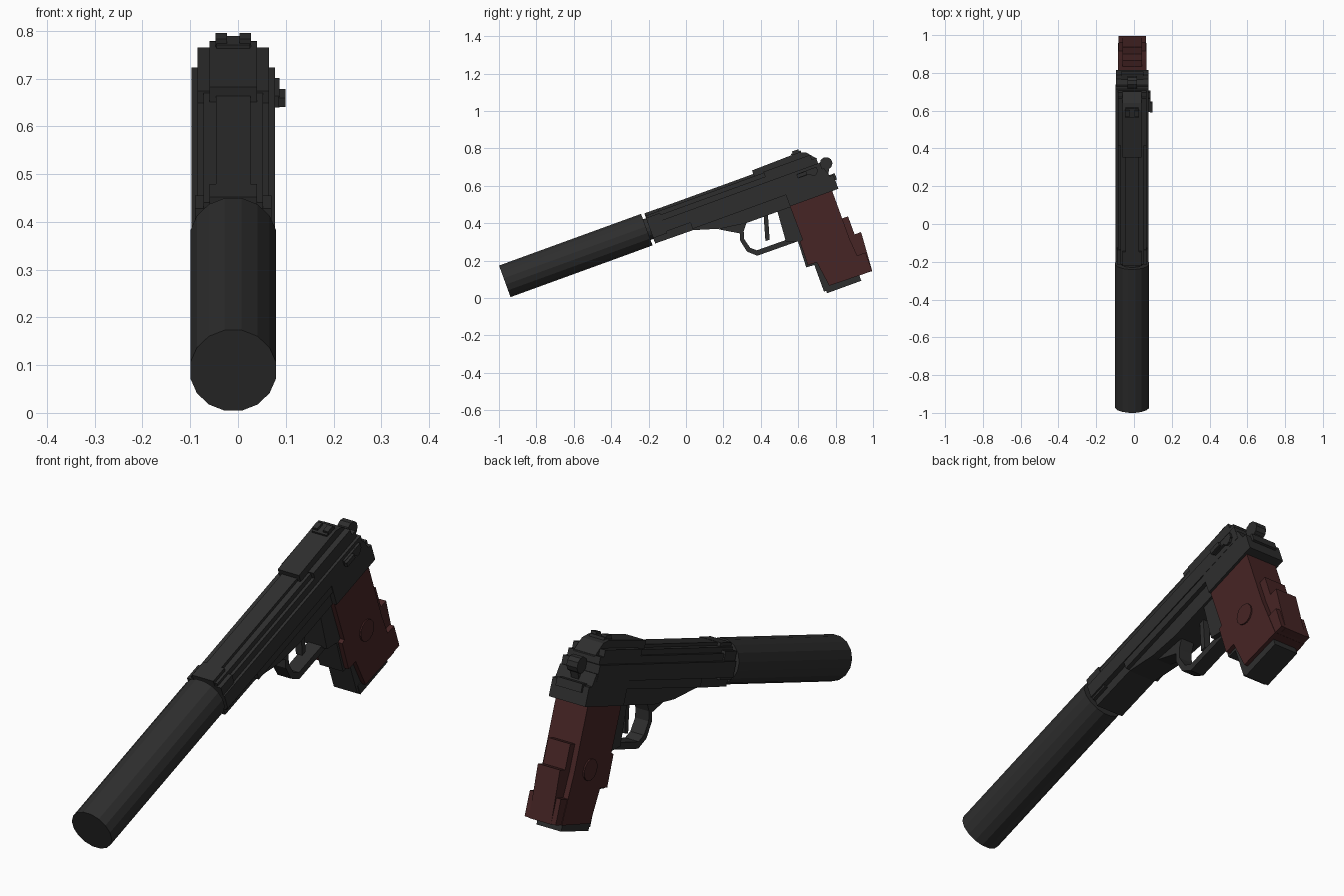
import bpy, bmesh, math
from mathutils import Matrix

if "Cube" in bpy.data.objects:
    bpy.data.objects.remove(bpy.data.objects["Cube"])

TILT = math.radians(20)
CENTRE_X = -0.01


def material(name, colour):
    mat = bpy.data.materials.new(name)
    mat.use_nodes = True
    mat.diffuse_color = (*colour, 1)
    node = mat.node_tree.nodes["Principled BSDF"]
    node.inputs["Base Color"].default_value = (*colour, 1)
    node.inputs["Roughness"].default_value = 0.7
    return mat


METAL = material("dark gunmetal", (0.027, 0.027, 0.027))
WOOD = material("dark red wood", (0.062, 0.018, 0.018))


def finish(name, bm, mat):
    """Turn a bmesh built along a level barrel into a tilted object."""
    bmesh.ops.recalc_face_normals(bm, faces=bm.faces)
    mesh = bpy.data.meshes.new(name)
    bm.to_mesh(mesh)
    bm.free()
    mesh.materials.append(mat)
    obj = bpy.data.objects.new(name, mesh)
    obj.location.x = CENTRE_X
    obj.rotation_euler.x = TILT
    bpy.context.collection.objects.link(obj)
    return obj


def prism(name, profile, half, mat=METAL, x=0):
    """Extrude a side profile (along, up) across the width."""
    bm = bmesh.new()
    face = bm.faces.new([bm.verts.new((x - half, u, v)) for u, v in profile])
    out = bmesh.ops.extrude_face_region(bm, geom=[face])["geom"]
    verts = [g for g in out if isinstance(g, bmesh.types.BMVert)]
    bmesh.ops.translate(bm, verts=verts, vec=(2 * half, 0, 0))
    return finish(name, bm, mat)


def block(name, u0, u1, v0, v1, half, mat=METAL, x=0):
    return prism(name, [(u0, v0), (u1, v0), (u1, v1), (u0, v1)], half, mat, x)


def cylinder(name, centre, radius, depth, sides, axis, mat=METAL):
    bm = bmesh.new()
    turn = Matrix.Rotation(math.pi / 2, 4, "X" if axis == "along" else "Y")
    spin = Matrix.Rotation(math.pi / sides, 4, "Z")
    bmesh.ops.create_cone(bm, cap_ends=True, segments=sides, radius1=radius,
                          radius2=radius, depth=depth,
                          matrix=Matrix.Translation(centre) @ turn @ spin)
    return finish(name, bm, mat)


# Suppressor and the barrel stub joining it to the slide
cylinder("suppressor", (0, -0.476, 0.415), 0.0915, 0.808, 16, "along")
cylinder("barrel", (0, -0.05, 0.415), 0.06, 0.1, 16, "along")

# Slide, stepped inwards towards the top
block("slide_lower", -0.055, 0.92, 0.37, 0.435, 0.087)
block("slide_middle", -0.045, 0.91, 0.42, 0.465, 0.075)
block("slide_upper", -0.05, 0.88, 0.45, 0.487, 0.062)
block("slide_rib", -0.05, 0.6, 0.48, 0.5, 0.036)
prism("slide_collar", [(-0.055, 0.34), (0.025, 0.34), (0.025, 0.501), (-0.055, 0.501)], 0.05)
block("collar_side", -0.055, 0.025, 0.36, 0.475, 0.08)
prism("slide_rear_top", [(0.565, 0.46), (0.913, 0.46), (0.869, 0.512),
                         (0.83, 0.525), (0.565, 0.52)], 0.05)
block("slide_rear_side", 0.62, 0.885, 0.45, 0.492, 0.075)
for side, word in ((-1, "right"), (1, "left")):
    block(f"rear_sight_{word}", 0.8, 0.835, 0.515, 0.542, 0.012, x=side * 0.025)
block("sight_base", 0.79, 0.845, 0.51, 0.532, 0.035)

# Frame
prism("frame", [(-0.055, 0.33), (0.16, 0.328), (0.3, 0.285), (0.44, 0.266),
                (0.7, 0.266), (0.7, 0.38), (-0.055, 0.38)], 0.065)
block("frame_rail", 0.16, 0.93, 0.335, 0.385, 0.083)
prism("frame_rear", [(0.69, 0.27), (0.965, 0.27), (0.965, 0.347),
                     (0.945, 0.35), (0.93, 0.4), (0.69, 0.38)], 0.086)
block("rear_tang", 0.9, 0.975, 0.32, 0.355, 0.06)

# Hammer
cylinder("hammer_spur", (0, 0.95, 0.42), 0.034, 0.05, 10, "across")
prism("hammer_arm", [(0.88, 0.37), (0.94, 0.36), (0.97, 0.41), (0.93, 0.44)], 0.018)

# Safety lever on the left side
block("safety_plate", 0.785, 0.895, 0.395, 0.42, 0.006, x=0.091)
block("safety_thumb_piece", 0.78, 0.835, 0.398, 0.418, 0.007, x=0.102)
cylinder("safety_pivot", (0.09, 0.87, 0.4), 0.022, 0.014, 8, "across")

# Trigger and its guard
prism("trigger", [(0.543, 0.28), (0.567, 0.28), (0.527, 0.14), (0.503, 0.14)], 0.015)
prism("trigger_guard", [(0.29, 0.285), (0.39, 0.225), (0.377, 0.19), (0.391, 0.122),
                        (0.435, 0.082), (0.68, 0.08), (0.68, 0.108), (0.443, 0.11),
                        (0.414, 0.135), (0.4, 0.19), (0.412, 0.23), (0.44, 0.266),
                        (0.44, 0.3)], 0.032)

# Grip
prism("front_strap", [(0.618, 0.275), (0.605, 0.1), (0.666, 0.08), (0.66, -0.066),
                      (0.715, -0.07), (0.72, -0.1), (0.8, -0.1), (0.8, 0.275)], 0.055)
block("magazine_base", 0.717, 0.912, -0.234, -0.19, 0.058)
block("grip_front_edge", 0.705, 0.75, -0.22, -0.06, 0.055)
prism("grip", [(0.69, 0.272), (0.93, 0.272), (0.93, 0.0), (0.945, -0.205),
               (0.742, -0.2), (0.722, -0.06), (0.672, -0.058), (0.675, 0.075),
               (0.692, 0.08)], 0.075, WOOD)
block("backstrap_step", 0.91, 0.963, -0.05, 0.114, 0.052, WOOD)
prism("backstrap_heel", [(0.91, 0.011), (1.0, 0.011), (0.985, -0.206), (0.91, -0.2)],
      0.052, WOOD)
block("heel_side", 0.91, 0.985, -0.204, -0.1, 0.073, WOOD)
cylinder("grip_medallion", (0, 0.825, 0.016), 0.045, 0.162, 14, "across", WOOD)
